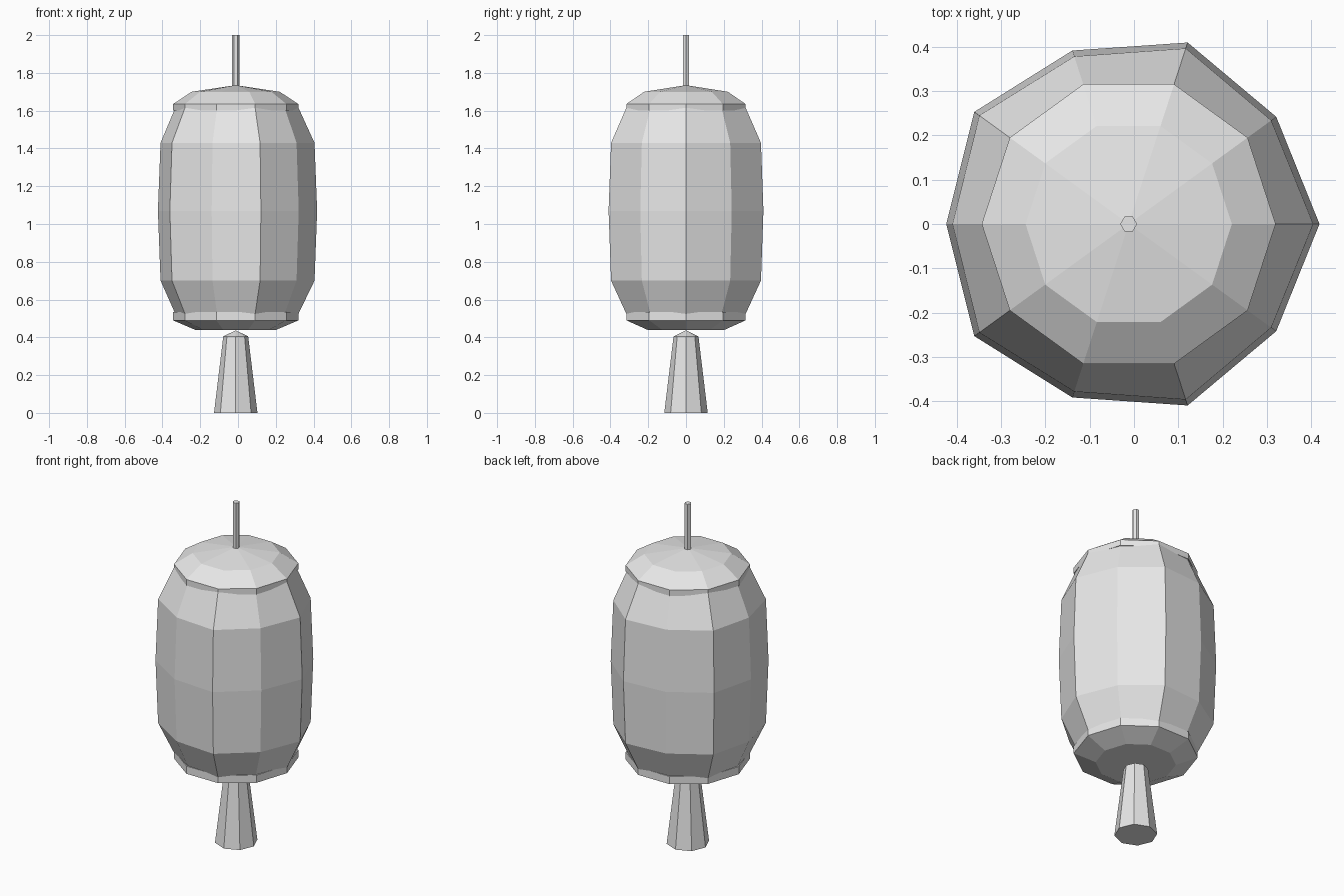
import bpy, bmesh, math

if "Cube" in bpy.data.objects:
    bpy.data.objects.remove(bpy.data.objects["Cube"])

CX = -0.012  # axis of the lantern, offset so the uneven ribs are centred

grey = bpy.data.materials.new("light_grey")
grey.diffuse_color = (0.8, 0.8, 0.8, 1)
grey.use_nodes = True
grey.node_tree.nodes["Principled BSDF"].inputs["Base Color"].default_value = grey.diffuse_color


def lathe(name, sides, rings):
    """Stack rings of (z, even radius, odd radius); radius 0 makes a point."""
    bm = bmesh.new()
    loops = []
    for z, even, odd in rings:
        if even == 0:
            loops.append([bm.verts.new((CX, 0, z))] * sides)
            continue
        loop = []
        for i in range(sides):
            a = 2 * math.pi * i / sides
            r = odd if i % 2 else even
            loop.append(bm.verts.new((CX + r * math.cos(a), r * math.sin(a), z)))
        loops.append(loop)
    for low, high in zip(loops, loops[1:]):
        for i in range(sides):
            j = (i + 1) % sides
            corners = [low[i], low[j], high[j], high[i]]
            bm.faces.new(list(dict.fromkeys(corners)))
    # flat ends
    for loop in (loops[0], loops[-1]):
        if loop[0] is not loop[1]:
            bm.faces.new(loop)
    bmesh.ops.recalc_face_normals(bm, faces=bm.faces)
    mesh = bpy.data.meshes.new(name)
    bm.to_mesh(mesh)
    bm.free()
    mesh.materials.append(grey)
    obj = bpy.data.objects.new(name, mesh)
    bpy.context.collection.objects.link(obj)
    return obj


# ribbed paper shade, every second rib stands out
lathe("lantern_shade", 10, [
    (0.52, 0.33, 0.318), (0.70, 0.417, 0.398), (1.07, 0.431, 0.412),
    (1.43, 0.417, 0.398), (1.62, 0.33, 0.318)])

# shallow domed lid with a rim band
lathe("top_cap", 10, [
    (1.60, 0.332, 0.332), (1.635, 0.332, 0.332), (1.70, 0.233, 0.233), (1.735, 0, 0)])

# bottom cap with a rim band and flat underside
lathe("bottom_cap", 10, [
    (0.44, 0.215, 0.215), (0.49, 0.332, 0.332), (0.535, 0.332, 0.332)])

# flared tassel
lathe("tassel", 8, [
    (0.0, 0.115, 0.115), (0.405, 0.066, 0.066), (0.437, 0, 0)])

# hanging rod
lathe("hanging_rod", 6, [(1.72, 0.019, 0.019), (2.0, 0.019, 0.019)])
